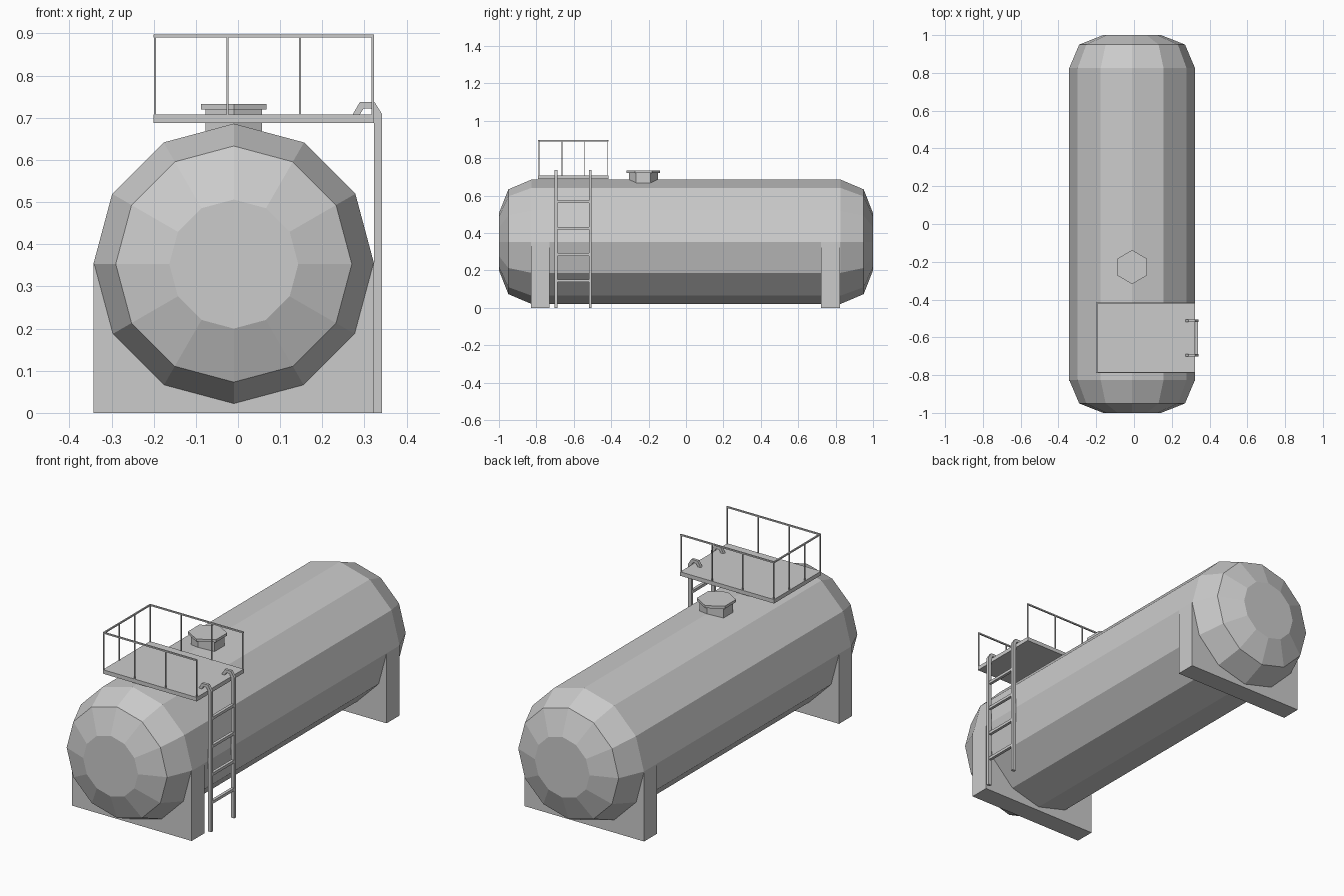
import bpy, bmesh
from math import sin, cos, pi

if "Cube" in bpy.data.objects:
    bpy.data.objects.remove(bpy.data.objects["Cube"])


def finish(name, bm):
    bmesh.ops.recalc_face_normals(bm, faces=bm.faces)
    me = bpy.data.meshes.new(name)
    bm.to_mesh(me)
    bm.free()
    ob = bpy.data.objects.new(name, me)
    bpy.context.collection.objects.link(ob)
    return ob


def loft(name, rings):
    """Skin a list of closed point rings and cap both ends."""
    bm = bmesh.new()
    vs = [[bm.verts.new(p) for p in ring] for ring in rings]
    n = len(vs[0])
    for a, b in zip(vs, vs[1:]):
        for i in range(n):
            j = (i + 1) % n
            bm.faces.new((a[i], a[j], b[j], b[i]))
    bm.faces.new(vs[0])
    bm.faces.new(vs[-1])
    return finish(name, bm)


def box(name, x0, x1, y0, y1, z0, z1):
    return loft(name, [[(x0, y0, z), (x1, y0, z), (x1, y1, z), (x0, y1, z)]
                       for z in (z0, z1)])


CX, CZ, R = -0.01, 0.353, 0.333

# Twelve-sided tank with stepped domed ends
profile = [(-1, 0.153), (-0.95, 0.28), (-0.825, R), (0.825, R), (0.95, 0.28), (1, 0.153)]
loft("tank", [[(CX + r * cos(i * pi / 6), y, CZ + r * sin(i * pi / 6)) for i in range(12)]
              for y, r in profile])

# Saddle supports
for name, y in (("front_saddle", -0.83), ("rear_saddle", 0.722)):
    box(name, CX - R, CX + R, y, y + 0.101, 0, CZ)


# Hexagonal hatch
def hexagon(r, z):
    return [(CX + r * sin(i * pi / 3), -0.228 + r * cos(i * pi / 3), z) for i in range(6)]


loft("hatch_neck", [hexagon(0.077, 0.66), hexagon(0.077, 0.72)])
loft("hatch_lid", [hexagon(0.09, 0.72), hexagon(0.09, 0.733)])

# Platform
X0, X1, Y0, Y1 = -0.20, 0.323, -0.79, -0.415
box("platform", X0, X1, Y0, Y1, 0.688, 0.708)

# Guard rail on three sides, open at the ladder
T, ZT, ZR = 0.007, 0.89, 0.897
box("front_top_rail", X0, X1, Y0, Y0 + T, ZT, ZR)
box("rear_top_rail", X0, X1, Y1 - T, Y1, ZT, ZR)
box("left_top_rail", X0, X0 + T, Y0 + T, Y1 - T, ZT, ZR)
for i in range(4):
    x = X0 + 0.001 + i * (X1 - X0 - T) / 3
    y = Y0 + 0.001 + i * (Y1 - Y0 - T) / 3
    w = 0.005
    box(f"front_post_{i}", x, x + w, Y0 + 0.001, Y0 + 0.006, 0.708, ZT)
    box(f"rear_post_{i}", x, x + w, Y1 - 0.006, Y1 - 0.001, 0.708, ZT)
    if 0 < i < 3:
        box(f"left_post_{i}", X0 + 0.001, X0 + 0.006, y, y + w, 0.708, ZT)

# Ladder stiles hooked over the platform edge
stile = [(0.323, 0), (0.323, 0.708), (0.315, 0.722), (0.298, 0.722), (0.289, 0.708),
         (0.272, 0.708), (0.289, 0.737), (0.324, 0.737), (0.342, 0.708), (0.342, 0)]
for name, yc in (("front_stile", -0.695), ("rear_stile", -0.512)):
    loft(name, [[(x, y, z) for x, z in stile] for y in (yc - 0.007, yc + 0.007)])

# Ladder rungs
for i in range(4):
    z = 0.144 + 0.141 * i
    box(f"rung_{i}", 0.325, 0.34, -0.69, -0.517, z - 0.007, z + 0.007)
